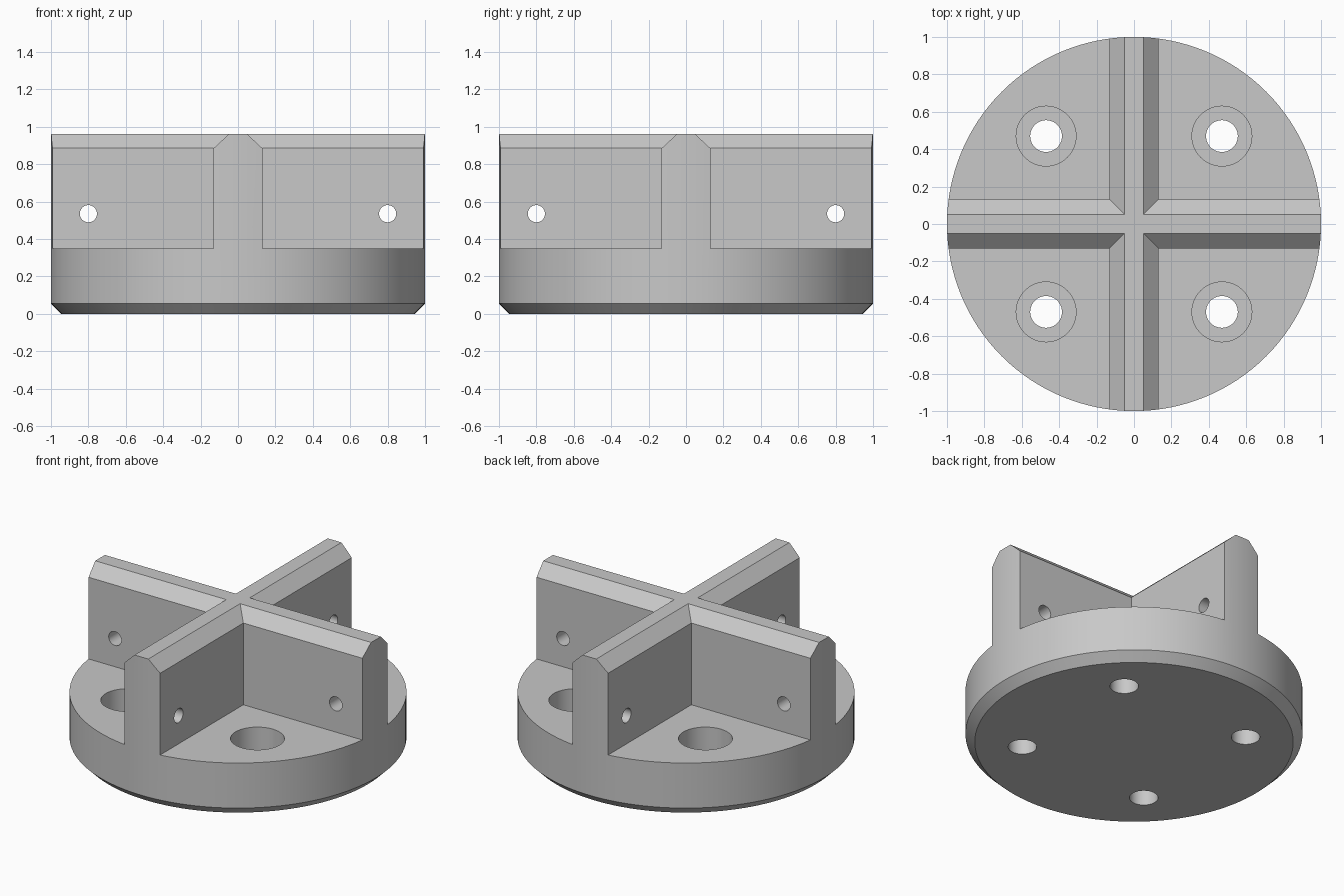
import bpy, bmesh, math
from mathutils import Matrix, Vector

cube = bpy.data.objects.get("Cube")
if cube:
    bpy.data.objects.remove(cube, do_unlink=True)

HEIGHT, DECK = 0.96, 0.35            # overall height, top of the round base
WALL, RIDGE, SHOULDER = 0.13, 0.05, 0.885   # half thickness, half top width, chamfer start
HOLE_POS, PIN_POS, PIN_Z = 0.47, 0.8, 0.535

grey = bpy.data.materials.new("plain grey")
grey.use_nodes = True
colour = (0.58, 0.58, 0.58, 1)
grey.diffuse_color = colour
grey.node_tree.nodes["Principled BSDF"].inputs["Base Color"].default_value = colour


def make_object(name, bm):
    bmesh.ops.recalc_face_normals(bm, faces=bm.faces[:])
    mesh = bpy.data.meshes.new(name)
    bm.to_mesh(mesh)
    bm.free()
    mesh.materials.append(grey)
    obj = bpy.data.objects.new(name, mesh)
    bpy.context.collection.objects.link(obj)
    return obj


def add_cylinder(bm, radius, length, centre, rotation=Matrix(), segments=48):
    return bmesh.ops.create_cone(
        bm, cap_ends=True, segments=segments, radius1=radius, radius2=radius,
        depth=length, matrix=Matrix.Translation(centre) @ rotation)


def cut(target, cutter):
    cutter.hide_render = True
    mod = target.modifiers.new("cut", 'BOOLEAN')
    mod.operation, mod.solver, mod.object = 'DIFFERENCE', 'EXACT', cutter
    bpy.context.view_layer.objects.active = target
    bpy.ops.object.modifier_apply(modifier=mod.name)
    bpy.data.objects.remove(cutter, do_unlink=True)


# Round blank with a chamfered bottom rim
bm = bmesh.new()
add_cylinder(bm, 1, HEIGHT, (0, 0, HEIGHT / 2), segments=128)
rim = [e for e in bm.edges if all(v.co.z < 0.01 for v in e.verts)]
bmesh.ops.bevel(bm, geom=rim, offset=0.055, segments=1, affect='EDGES')
body = make_object("cross_mount", bm)

quarter_turns = [Matrix.Rotation(i * math.pi / 2, 4, 'Z') for i in range(4)]

# Four quadrant pockets, leaving a cross with chamfered, mitred top edges
top = 1.0
top_offset = WALL - (top - SHOULDER) * (WALL - RIDGE) / (HEIGHT - SHOULDER)
for turn in quarter_turns:
    bm = bmesh.new()
    far = 1.3
    rings = []
    for z, near in ((DECK, WALL), (SHOULDER, WALL), (top, top_offset)):
        corners = ((near, near), (far, near), (far, far), (near, far))
        rings.append([bm.verts.new(turn @ Vector((x, y, z))) for x, y in corners])
    bm.faces.new(rings[0])
    bm.faces.new(rings[-1])
    for low, high in zip(rings, rings[1:]):
        for i in range(4):
            j = (i + 1) % 4
            bm.faces.new((low[i], low[j], high[j], high[i]))
    cut(body, make_object("pocket_cutter", bm))

# Counterbored screw holes in the base
for name, radius, low in (("counterbore_cutter", 0.16, 0.15), ("screw_hole_cutter", 0.085, -0.1)):
    bm = bmesh.new()
    for turn in quarter_turns:
        high = DECK + 0.1
        centre = turn @ Vector((HOLE_POS, HOLE_POS, (low + high) / 2))
        add_cylinder(bm, radius, high - low, centre)
    cut(body, make_object(name, bm))

# Cross pin holes through the four arms
bm = bmesh.new()
for turn in quarter_turns:
    add_cylinder(bm, 0.046, 0.4, turn @ Vector((PIN_POS, 0, PIN_Z)),
                 turn @ Matrix.Rotation(math.pi / 2, 4, 'X'), 32)
cut(body, make_object("pin_hole_cutter", bm))

# Smooth round walls, crisp edges
bpy.ops.object.select_all(action='DESELECT')
body.select_set(True)
bpy.context.view_layer.objects.active = body
bpy.ops.object.shade_smooth_by_angle(angle=math.radians(30))
